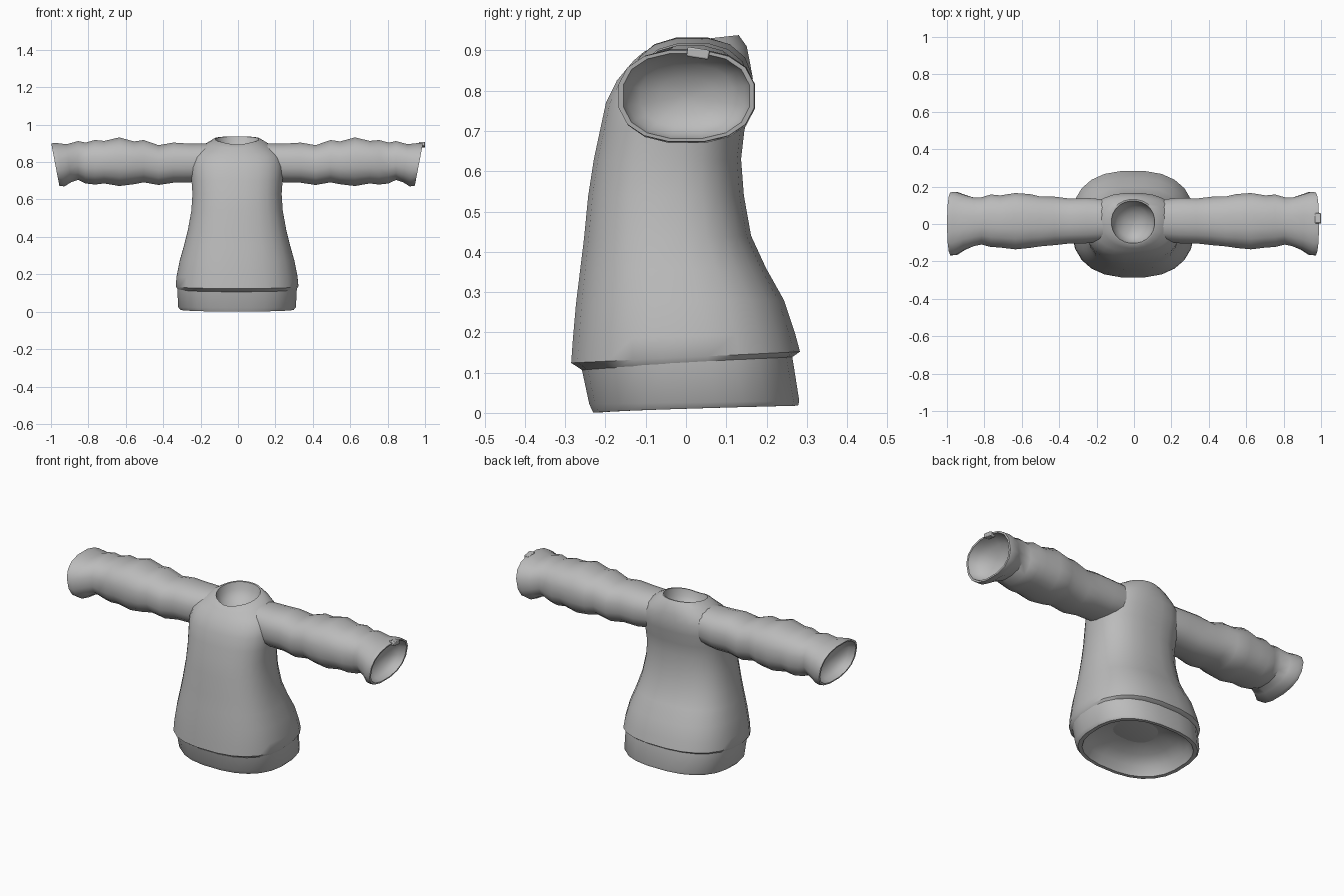
import bpy, bmesh, math
from mathutils import Vector

cube = bpy.data.objects.get("Cube")
if cube:
    bpy.data.objects.remove(cube, do_unlink=True)

fabric = bpy.data.materials.new("grey fabric")
fabric.use_nodes = True
grey = (0.5, 0.5, 0.5, 1)
fabric.diffuse_color = grey
fabric.node_tree.nodes["Principled BSDF"].inputs["Base Color"].default_value = grey

SHIFT = -0.005


def oval(n, power=2.4):
    """Unit rounded oval as (u, v) pairs."""
    for i in range(n):
        a = 2 * math.pi * (i + 0.5) / n
        c, s = math.cos(a), math.sin(a)
        yield (math.copysign(abs(c) ** (2 / power), c),
               math.copysign(abs(s) ** (2 / power), s))


def level_ring(half, front, back, z_front, z_back, power=2.5, bend=1):
    """Horizontal ring, tilted from front to back."""
    pts = []
    for u, v in oval(24, power):
        t = (v + 1) / 2
        pts.append(Vector((half * u + SHIFT, front + (back - front) * t,
                           z_front + (z_back - z_front) * t ** bend)))
    return pts


def sleeve_ring(side, x, low, high, front, back, lean=0):
    """Upright ring across a sleeve, leaning outward at the top."""
    pts = []
    for u, v in oval(16):
        pts.append(Vector((side * (x + lean * v) + SHIFT,
                           (front + back) / 2 + (back - front) / 2 * u,
                           (low + high) / 2 + (high - low) / 2 * v)))
    return pts


def bowl(rim, inward, depth):
    """Rings of a hollow that sinks inward from an opening."""
    centre = sum(rim, Vector()) / len(rim)
    steps = ((0.93, 0), (0.86, 0.4), (0.68, 0.7), (0.4, 0.92), (0.1, 1))
    return [[centre + (p - centre) * s + Vector(inward) * depth * d for p in rim]
            for s, d in steps]


def loft(name, rings, angle=42):
    bm = bmesh.new()
    loops = [[bm.verts.new(p) for p in ring] for ring in rings]
    for a, b in zip(loops, loops[1:]):
        for i in range(len(a)):
            j = (i + 1) % len(a)
            bm.faces.new((a[i], a[j], b[j], b[i]))
    bm.faces.new(loops[0])
    bm.faces.new(loops[-1])
    bmesh.ops.recalc_face_normals(bm, faces=bm.faces)
    return finish(name, bm, angle)


def finish(name, bm, angle):
    mesh = bpy.data.meshes.new(name)
    bm.to_mesh(mesh)
    bm.free()
    mesh.materials.append(fabric)
    obj = bpy.data.objects.new(name, mesh)
    bpy.context.collection.objects.link(obj)
    bpy.ops.object.select_all(action='DESELECT')
    obj.select_set(True)
    bpy.context.view_layer.objects.active = obj
    bpy.ops.object.shade_smooth_by_angle(angle=math.radians(angle))
    return obj


# Hem band with its hollow underside
hem_bottom = level_ring(0.305, -0.232, 0.28, 0.0, 0.018, bend=0.7)
hem = bowl(hem_bottom, (0, 0, 1), 0.12)[::-1] + [
    hem_bottom,
    level_ring(0.317, -0.242, 0.283, 0.022, 0.03),
    level_ring(0.322, -0.262, 0.264, 0.115, 0.15),
]
loft("hem_band", hem)

# Torso from the overhanging lower edge to the neckline
torso = [level_ring(*r) for r in (
    (0.318, -0.258, 0.26, 0.105, 0.135),
    (0.33, -0.287, 0.285, 0.124, 0.152),
    (0.325, -0.283, 0.272, 0.18, 0.2),
    (0.308, -0.275, 0.245, 0.27, 0.28),
    (0.285, -0.265, 0.2, 0.35, 0.36),
    (0.265, -0.255, 0.163, 0.43, 0.44),
    (0.246, -0.244, 0.145, 0.54, 0.54),
    (0.24, -0.23, 0.138, 0.63, 0.63),
    (0.245, -0.215, 0.146, 0.7, 0.7),
    (0.25, -0.2, 0.162, 0.77, 0.77),
    (0.243, -0.173, 0.167, 0.825, 0.83, 2.4),
    (0.215, -0.148, 0.16, 0.855, 0.87, 2.3),
    (0.17, -0.13, 0.152, 0.875, 0.91, 2.1, 0.7),
)]
neckline = level_ring(0.125, -0.112, 0.132, 0.888, 0.938, 2.1, 0.5)
loft("torso", torso + [neckline] + bowl(neckline, (0, 0, -1), 0.1))

# Wrinkled sleeves with flared, hollow cuffs: x, low, high, front, back
FOLDS = (
    (0.12, 0.71, 0.9, -0.09, 0.13),
    (0.25, 0.69, 0.9, -0.105, 0.142),
    (0.34, 0.688, 0.906, -0.106, 0.138),
    (0.42, 0.676, 0.892, -0.115, 0.148),
    (0.5, 0.69, 0.92, -0.122, 0.15),
    (0.55, 0.68, 0.912, -0.13, 0.162),
    (0.63, 0.67, 0.934, -0.138, 0.168),
    (0.71, 0.684, 0.915, -0.128, 0.155),
    (0.76, 0.678, 0.92, -0.125, 0.16),
    (0.81, 0.684, 0.906, -0.112, 0.145),
    (0.85, 0.703, 0.914, -0.12, 0.143),
    (0.9, 0.69, 0.897, -0.14, 0.158, 0.012),
    (0.945, 0.668, 0.904, -0.168, 0.174, 0.022),
)
for side, label in ((1, "left"), (-1, "right")):
    rings = [sleeve_ring(side, *fold) for fold in FOLDS]
    cuff = sleeve_ring(side, 0.972, 0.672, 0.902, -0.17, 0.172, 0.022)
    rings += [cuff] + bowl(cuff, (-side, 0, 0), 0.09)
    loft(label + "_sleeve", rings)

# Small tab on the left cuff
bm = bmesh.new()
bmesh.ops.create_cube(bm, size=1)
bmesh.ops.scale(bm, vec=(0.032, 0.055, 0.024), verts=bm.verts)
tab = finish("cuff_tab", bm, 30)
tab.location = (0.984, 0.03, 0.893)
tab.rotation_euler = (math.radians(-9), 0, 0)
bevel = tab.modifiers.new("soft_edges", 'BEVEL')
bevel.width = 0.004
bevel.segments = 2
